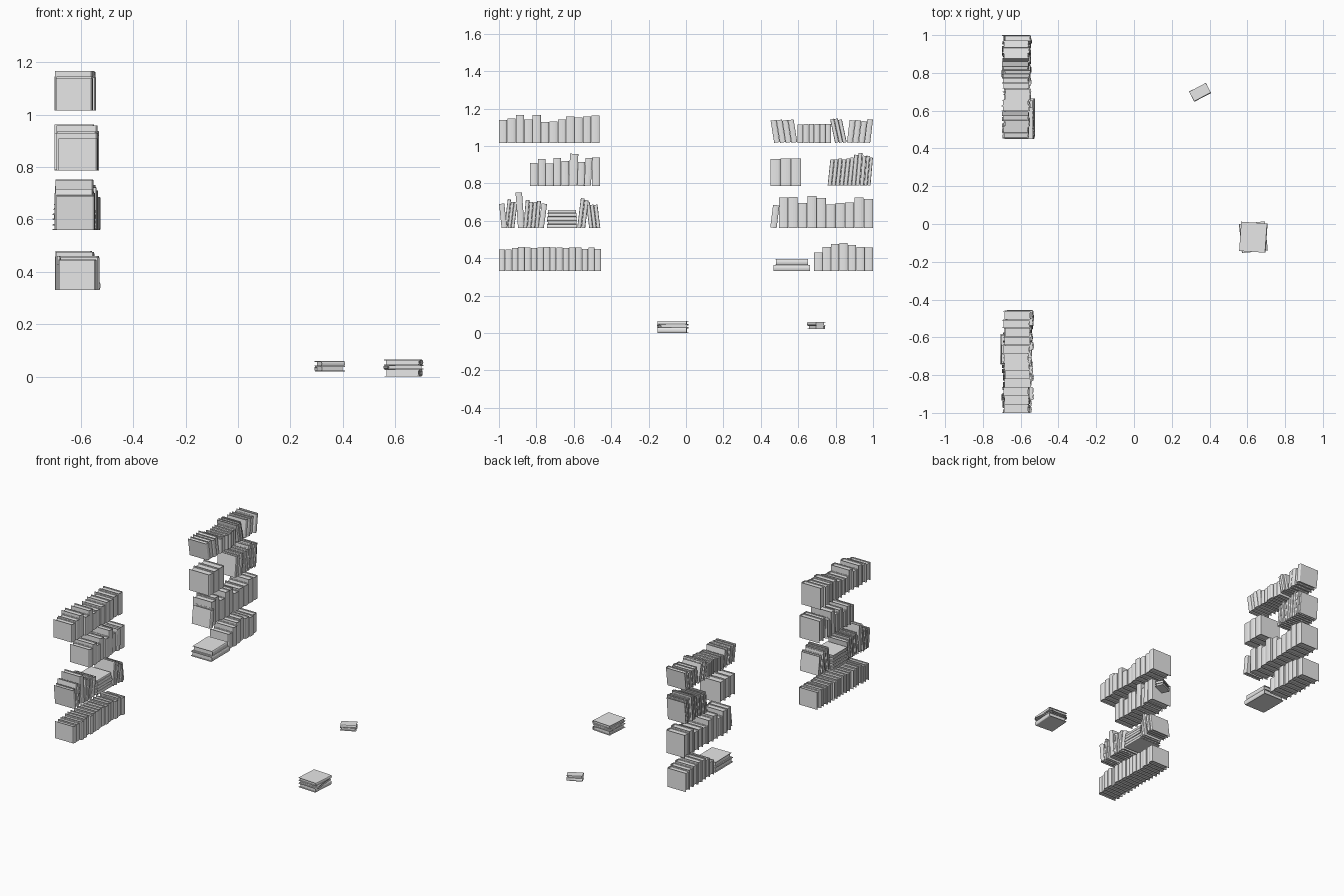
import bpy, bmesh, random
from math import radians, sin, cos, pi
from mathutils import Matrix

cube = bpy.data.objects.get("Cube")
if cube:
    bpy.data.objects.remove(cube, do_unlink=True)

random.seed(4)
GREY = (0.8, 0.8, 0.8, 1)
grey = bpy.data.materials.new("pale_grey")
grey.use_nodes = True
grey.diffuse_color = GREY
grey.node_tree.nodes["Principled BSDF"].inputs["Base Color"].default_value = GREY

COVER = 0.003    # board thickness
INSET = 0.007    # how far the pages sit inside the cover


def prism(bm, outline, z0, z1):
    """Extrude a closed xy outline from z0 to z1."""
    low = [bm.verts.new((x, y, z0)) for x, y in outline]
    high = [bm.verts.new((x, y, z1)) for x, y in outline]
    bm.faces.new(low[::-1])
    bm.faces.new(high)
    n = len(low)
    for i in range(n):
        j = (i + 1) % n
        bm.faces.new((low[i], low[j], high[j], high[i]))


def spine_arc(x, half, bulge, steps=6):
    """Shallow rounded spine running from -half to +half in y."""
    return [(x + bulge * cos(a), half * sin(a))
            for a in (-pi / 2 + pi * i / steps for i in range(steps + 1))]


def book(name, x, y, z, depth, thick, height, lean=0, yaw=0):
    """Book with its spine at +x; lean 90 lays it flat. z is its underside."""
    bm = bmesh.new()
    half, back = thick / 2, -depth / 2
    bulge = min(0.006, thick * 0.3)
    front = depth / 2 - bulge
    inner = half - COVER
    # Folded cover: outer line around the spine, then back along the inside
    outer = [(back, -half)] + spine_arc(front, half, bulge) + [(back, half)]
    inside = [(back, -inner)] + spine_arc(front - COVER, inner, bulge) + [(back, inner)]
    prism(bm, outer + inside[::-1], -height / 2, height / 2)
    # Page block
    x0, x1 = back + INSET, front
    prism(bm, [(x0, -inner), (x1, -inner), (x1, inner), (x0, inner)],
          INSET - height / 2, height / 2 - INSET)
    bmesh.ops.recalc_face_normals(bm, faces=bm.faces)
    mesh = bpy.data.meshes.new(name)
    bm.to_mesh(mesh)
    bm.free()
    mesh.materials.append(grey)
    ob = bpy.data.objects.new(name, mesh)
    bpy.context.collection.objects.link(ob)
    a = radians(lean)
    rise = height / 2 * abs(cos(a)) + half * abs(sin(a))
    ob.matrix_world = (Matrix.Translation((x, y, z + rise))
                       @ Matrix.Rotation(radians(yaw), 4, 'Z')
                       @ Matrix.Rotation(-a, 4, 'X'))


def row(name, y0, y1, z, heights, lean=0, x=-0.622, depth=0.145):
    """Books side by side filling y0..y1; heights are in hundredths."""
    n = len(heights)
    shift = abs(sin(radians(lean))) * heights[0] / 100
    pitch = (y1 - y0 - shift) / n
    for i, h in enumerate(heights):
        book(f"{name}_book_{i + 1}", x + random.uniform(-0.006, 0.006),
             y0 + shift / 2 + pitch * (i + 0.5), z,
             depth + random.uniform(-0.006, 0.006),
             pitch * 0.97, h / 100, lean)


def stack(name, x, y, z, books):
    """Pile of flat books given as (depth, thickness, length, yaw)."""
    for i, (depth, thick, length, yaw) in enumerate(books):
        book(f"{name}_book_{i + 1}", x, y, z, depth, thick, length, 90, yaw)
        z += thick


SHELF = [0.33, 0.56, 0.787, 1.016]

# Front bay
row("front_top", -1, -0.462, SHELF[3],
    [12.2, 13, 15, 12.5, 15, 11.2, 11.5, 12.5, 14, 13.5, 14, 14.7])
row("front_upper", -0.835, -0.625, SHELF[2], [12.2, 14.2, 11.8, 14.8, 13.3], x=-0.615, depth=0.155)
row("front_upper_tall", -0.627, -0.575, SHELF[2], [17], 2, x=-0.615, depth=0.16)
row("front_upper_mid", -0.58, -0.54, SHELF[2], [12.8])
row("front_upper_end", -0.545, -0.5, SHELF[2], [14.8], 3, x=-0.61)
row("front_upper_last", -0.503, -0.458, SHELF[2], [15], x=-0.61, depth=0.155)
row("front_middle_a", -1, -0.957, SHELF[1], [13], -6)
row("front_middle_b", -0.972, -0.9, SHELF[1], [15.5, 14, 14], 7)
row("front_middle_c", -0.912, -0.863, SHELF[1], [19], -4)
row("front_middle_d", -0.87, -0.775, SHELF[1], [15, 14, 14, 14.5], 5)
row("front_middle_e", -0.79, -0.742, SHELF[1], [13], 8)
row("front_middle_f", -0.582, -0.52, SHELF[1], [16, 15], 7, x=-0.61)
row("front_middle_g", -0.535, -0.457, SHELF[1], [14, 12.5, 12.5], -7, x=-0.605)
row("front_lower", -1, -0.455, SHELF[0],
    [11.5, 11.7, 12.4, 13, 12.8, 12.5, 12.8, 13, 12.8, 12.8, 12.4, 12.8, 12.6, 12, 12.7, 11.8],
    x=-0.608, depth=0.142)
stack("front_middle_stack", -0.625, -0.663, SHELF[1],
      [(0.165, 0.02, 0.16, 0), (0.16, 0.02, 0.155, 1), (0.165, 0.02, 0.16, -1),
       (0.16, 0.02, 0.15, 1), (0.155, 0.018, 0.152, 0)])

# Back bay
row("back_top_a", 0.452, 0.595, SHELF[3], [12, 12.2, 12, 12.3], -9)
row("back_top_b", 0.597, 0.775, SHELF[3], [9.8, 10, 10, 10, 10, 10])
row("back_top_c", 0.77, 0.86, SHELF[3], [12.8, 13, 12.5], -12)
row("back_top_d", 0.86, 1, SHELF[3], [12, 12, 11.5, 12.5], 7)
row("back_upper_a", 0.45, 0.617, SHELF[2], [14.3, 14.5, 14.5], x=-0.615, depth=0.155)
row("back_upper_b", 0.757, 0.9, SHELF[2], [14, 14, 14.5, 14, 14.5, 15], 6)
row("back_upper_c", 0.885, 0.965, SHELF[2], [16.5, 17.5, 16], 5)
row("back_upper_d", 0.952, 1, SHELF[2], [16, 15], 5)
row("back_middle_a", 0.45, 0.5, SHELF[1], [12.2], 7, x=-0.6)
row("back_middle_b", 0.497, 1, SHELF[1],
    [16.3, 16.8, 13.6, 17.2, 16.2, 12.6, 13.6, 13.8, 16.3, 15.5])
row("back_lower", 0.685, 1, SHELF[0], [10, 13, 14.5, 15, 14, 13, 12.8])
stack("back_lower_stack", -0.605, 0.566, SHELF[0],
      [(0.16, 0.033, 0.195, 0), (0.15, 0.033, 0.172, 1)])

# Loose piles lying apart from the shelves
stack("large_pile", 0.632, -0.07, 0,
      [(0.136, 0.028, 0.155, -4), (0.138, 0.016, 0.155, 186), (0.14, 0.021, 0.155, -4)])
stack("small_pile", 0.35, 0.697, 0.02,
      [(0.058, 0.02, 0.1, 115), (0.06, 0.019, 0.1, -62)])
